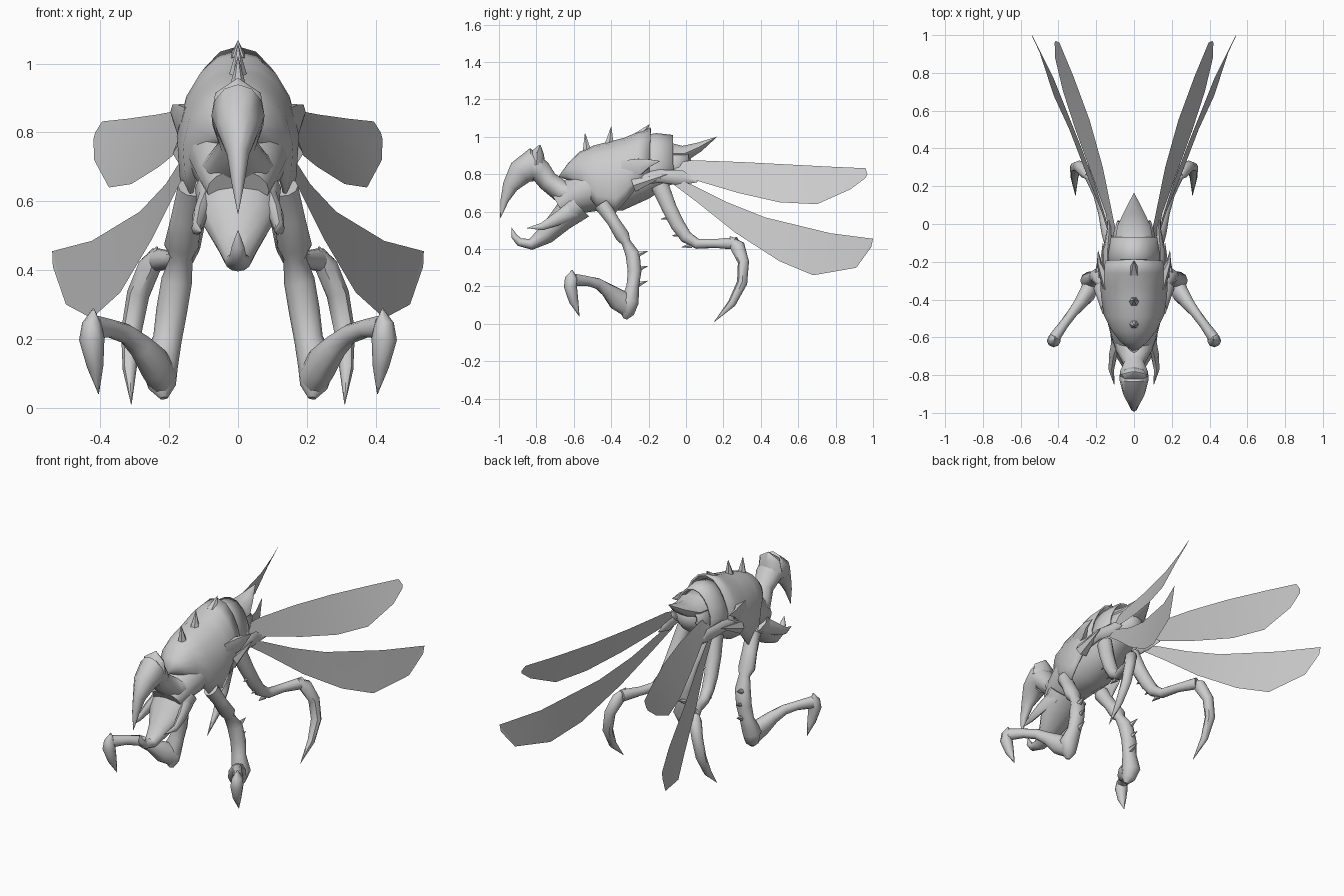
import bpy, bmesh, math
from mathutils import Vector

GREY = bpy.data.materials.new("shell_grey")
GREY.diffuse_color = (0.6, 0.6, 0.6, 1)


def finish(name, bm, mirror=False, smooth=True, thick=0):
    """Turn a bmesh into a named, shaded object."""
    bmesh.ops.remove_doubles(bm, verts=bm.verts, dist=0.0005)
    bmesh.ops.recalc_face_normals(bm, faces=bm.faces)
    me = bpy.data.meshes.new(name)
    bm.to_mesh(me)
    bm.free()
    me.materials.append(GREY)
    ob = bpy.data.objects.new(name, me)
    bpy.context.collection.objects.link(ob)
    if smooth:
        bpy.ops.object.select_all(action='DESELECT')
        ob.select_set(True)
        bpy.context.view_layer.objects.active = ob
        bpy.ops.object.shade_smooth_by_angle(angle=math.radians(45))
    if thick:
        ob.modifiers.new("thickness", 'SOLIDIFY').thickness = thick
    if mirror:
        ob.modifiers.new("mirror", 'MIRROR').use_mirror_merge = False
    return ob


def bridge(bm, rings, closed):
    for r0, r1 in zip(rings, rings[1:]):
        n = len(r0)
        for i in range(n if closed else n - 1):
            j = (i + 1) % n
            bm.faces.new((r0[i], r0[j], r1[j], r1[i]))


def tube(name, pts, sides=10, mirror=False):
    """Loft ellipses along a path; each point is x, y, z, half width, half depth."""
    bm = bmesh.new()
    rings = []
    for i, (x, y, z, a, b) in enumerate(pts):
        p0 = Vector(pts[max(i - 1, 0)][:3])
        p1 = Vector(pts[min(i + 1, len(pts) - 1)][:3])
        t = (p1 - p0).normalized()
        s = (Vector((1, 0, 0)) - t * t.x).normalized()
        u = t.cross(s)
        rings.append([bm.verts.new(Vector((x, y, z)) + s * a * math.cos(k * math.tau / sides)
                                   + u * b * math.sin(k * math.tau / sides)) for k in range(sides)])
    bridge(bm, rings, True)
    for ring in (rings[0], rings[-1]):
        bm.faces.new(ring)
    bmesh.ops.dissolve_degenerate(bm, dist=0.0005, edges=bm.edges)
    return finish(name, bm, mirror)


def spike(name, base, tip, r, mirror=False):
    return tube(name, [(*base, r, r), (*tip, 0.001, 0.001)], 6, mirror)


PLATE = [(0, 1), (.35, .965), (.65, .85), (.88, .66), (1, .42), (.97, .2), (.88, 0)]


def plate(name, stations):
    """Arched armour plate; each station is y, top z, bottom z, half width, ridge sharpness."""
    bm = bmesh.new()
    prof = [(-x, z) for x, z in PLATE[:0:-1]] + PLATE
    rings = [[bm.verts.new((w * px, y - 0.03 * (1 - pz) * (k - 1.5), zb + (zt - zb) * pz ** k))
              for px, pz in prof] for y, zt, zb, w, k in stations]
    bridge(bm, rings, False)
    return finish(name, bm, thick=0.01)


def wing(name, upper, lower):
    """Flat wing as a strip between its upper and lower edges."""
    bm = bmesh.new()
    bridge(bm, [[bm.verts.new(p) for p in edge] for edge in (upper, lower)], False)
    return finish(name, bm, True)


# Body and armour
tube("belly", [(0, -.68, .63, .09, .07), (0, -.60, .68, .12, .10), (0, -.50, .73, .145, .13),
               (0, -.38, .75, .15, .15), (0, -.25, .80, .135, .14), (0, -.12, .855, .115, .12),
               (0, -.03, .86, .09, .09), (0, .015, .865, .05, .05), (0, .03, .867, .001, .001)], 16)
plate("thorax_shell", [(-.68, .79, .78, .015, 1), (-.63, .86, .765, .075, 1), (-.57, .92, .73, .12, 1),
                       (-.49, .955, .62, .16, 1), (-.39, .98, .595, .175, 1), (-.33, .995, .66, .178, 1.1),
                       (-.26, 1.025, .74, .17, 1.3), (-.19, 1.05, .79, .15, 1.7)])
plate("abdomen_plate", [(-.24, 1.005, .76, .14, 1.4), (-.16, 1.02, .77, .137, 1.5), (-.07, 1.01, .79, .122, 1.4)])
plate("rear_plate", [(-.12, .99, .78, .12, 1.3), (-.05, .955, .80, .108, 1.2), (.01, .935, .85, .09, 1.2)])
tube("tail_spike", [(0, -.08, .91, .10, .06), (0, -.01, .91, .088, .045), (0, .07, .945, .05, .027),
                    (0, .165, 1.0, .001, .001)])
for i, (base, tip, r) in enumerate([((0, -.53, .93), (0, -.54, 1.02), .025),
                                    ((0, -.41, .96), (0, -.40, 1.055), .028),
                                    ((0, -.25, 1.0), (0, -.195, 1.067), .035)]):
    spike(f"back_spike_{i + 1}", base, tip, r)
tube("shoulder_spike", [(.145, -.34, .83, .02, .05), (.165, -.25, .84, .025, .05), (.185, -.20, .86, .012, .025),
                        (.19, -.14, .87, .001, .001)], 6, True)
spike("flank_spike", (.15, -.28, .74), (.165, -.10, .80), .04, True)

# Head with hooked beak
tube("head", [(0, -.57, .69, .12, .08), (0, -.67, .71, .095, .06), (0, -.74, .765, .055, .055),
              (0, -.78, .82, .074, .06), (0, -.825, .85, .077, .09), (0, -.885, .81, .062, .07),
              (0, -.94, .735, .032, .042), (0, -.97, .66, .02, .022), (0, -.993, .565, .001, .001)], 12)
tube("head_crest", [(0, -.80, .85, .077, .05), (0, -.795, .915, .066, .035), (0, -.78, .957, .003, .003)], 8)

# Lower jaw and side fangs
tube("lower_jaw", [(0, -.58, .64, .125, .09), (0, -.67, .555, .115, .065), (0, -.75, .475, .065, .05),
                   (0, -.83, .425, .038, .03), (0, -.89, .437, .025, .022), (0, -.92, .47, .018, .016),
                   (0, -.933, .515, .001, .001)], 12)
tube("side_fang", [(.085, -.60, .61, .03, .05), (.11, -.69, .56, .022, .035),
                   (.12, -.77, .52, .015, .02), (.105, -.85, .512, .001, .001)], 8, True)

# Front legs
tube("front_thigh", [(.135, -.45, .64, .04, .045), (.15, -.39, .55, .045, .035), (.165, -.34, .47, .05, .04),
                     (.165, -.32, .435, .033, .026), (.178, -.285, .37, .045, .04), (.193, -.275, .28, .045, .038),
                     (.205, -.285, .20, .042, .035), (.23, -.30, .12, .055, .05), (.22, -.315, .06, .04, .04),
                     (.215, -.325, .028, .012, .012)], 10, True)
tube("front_shin", [(.22, -.30, .09, .045, .06), (.245, -.365, .13, .045, .06), (.285, -.42, .18, .035, .038),
                    (.325, -.47, .215, .027, .03), (.37, -.53, .23, .025, .027), (.42, -.60, .235, .03, .035)], 10, True)
tube("front_claw", [(.42, -.608, .288, .002, .002), (.425, -.612, .245, .028, .035), (.425, -.618, .20, .037, .035),
                    (.415, -.60, .12, .024, .025), (.405, -.57, .04, .001, .001)], 8, True)
for i, z in enumerate((.38, .30, .22)):
    spike(f"front_leg_thorn_{i + 1}", (.19, -.26, z - .01), (.195, -.203, z + .01), .018, True)

# Hind legs
tube("hind_thigh", [(.10, -.14, .74, .04, .05), (.12, -.09, .62, .042, .042), (.135, -.045, .53, .038, .04),
                    (.145, 0, .465, .035, .035), (.16, .06, .428, .03, .028), (.19, .16, .43, .027, .025),
                    (.24, .27, .43, .03, .035)], 10, True)
tube("hind_claw", [(.235, .235, .468, .002, .002), (.255, .275, .415, .034, .04), (.29, .307, .33, .033, .03),
                   (.31, .30, .22, .03, .028), (.315, .245, .11, .02, .022), (.31, .15, .01, .001, .001)], 8, True)
for i, (y, z) in enumerate(((-.08, .57), (-.02, .48), (.03, .42))):
    spike(f"hind_leg_thorn_{i + 1}", (.13 + i * .012, y, z), (.13 + i * .012, y - .055, z - .01), .018, True)

# Wings and their stalks
wing("upper_wing",
     [(.09, -.06, .86), (.11, .03, .875), (.165, .30, .865), (.235, .55, .852), (.32, .78, .84),
      (.395, .96, .832), (.415, .97, .80)],
     [(.13, -.06, .80), (.15, .06, .765), (.23, .28, .70), (.31, .50, .65), (.375, .70, .64),
      (.418, .88, .72), (.42, .96, .78)])
wing("lower_wing",
     [(.12, -.10, .79), (.15, .03, .745), (.21, .22, .65), (.285, .42, .57), (.425, .77, .485), (.54, 1.0, .455)],
     [(.13, -.06, .74), (.17, .06, .65), (.25, .26, .49), (.342, .50, .335), (.425, .68, .26), (.50, .91, .30)])
bm = bmesh.new()
bm.faces.new([bm.verts.new(p) for p in ((.54, 1.0, .455), (.538, .99, .41), (.50, .91, .30))])
finish("lower_wing_tip", bm, True)
tube("wing_stalk", [(.14, -.27, .77, .02, .03), (.14, -.14, .79, .025, .035), (.13, -.02, .78, .012, .04),
                    (.14, .06, .76, .003, .003)], 8, True)
